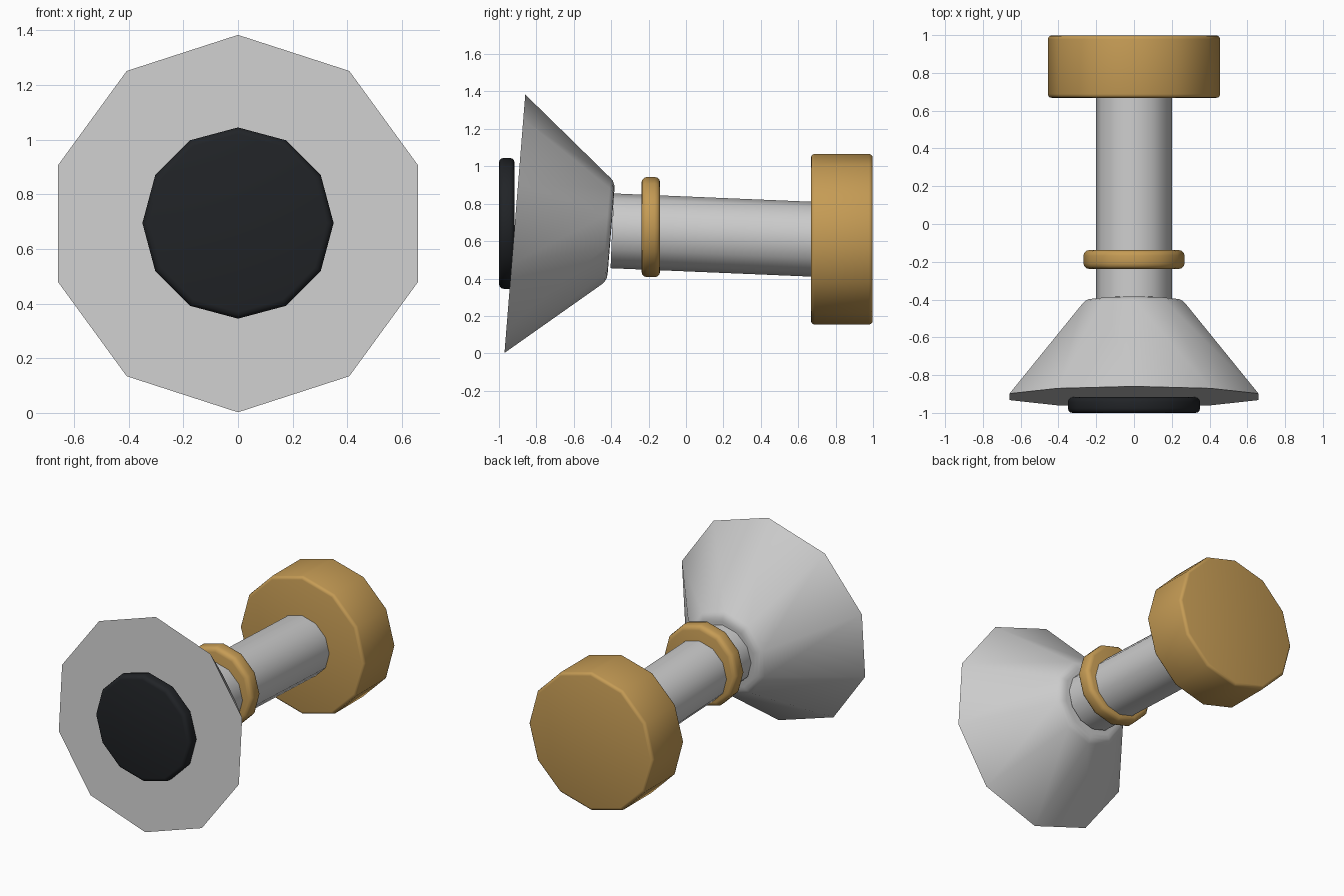
import bpy, bmesh
from math import sin, cos, pi, radians

if "Cube" in bpy.data.objects:
    bpy.data.objects.remove(bpy.data.objects["Cube"])


def material(name, rgb):
    m = bpy.data.materials.new(name)
    m.diffuse_color = (*rgb, 1)
    m.use_nodes = True
    m.node_tree.nodes["Principled BSDF"].inputs["Base Color"].default_value = m.diffuse_color
    return m


gold = material("gold", (0.56, 0.33, 0.09))
black = material("black", (0.015, 0.017, 0.02))


def lathe(name, profile, sides, y, z, tilt=0, mat=None):
    """Turn (radius, depth) points around an axis running towards +y."""
    bm = bmesh.new()
    rings = [[bm.verts.new((r * sin(2 * pi * i / sides), r * cos(2 * pi * i / sides), d))
              for i in range(sides)] for r, d in profile]
    for a, b in zip(rings, rings[1:]):
        for i in range(sides):
            j = (i + 1) % sides
            bm.faces.new((a[i], a[j], b[j], b[i]))
    bm.faces.new(rings[0])
    bm.faces.new(rings[-1])
    bmesh.ops.recalc_face_normals(bm, faces=bm.faces)
    mesh = bpy.data.meshes.new(name)
    bm.to_mesh(mesh)
    bm.free()
    ob = bpy.data.objects.new(name, mesh)
    bpy.context.collection.objects.link(ob)
    ob.location = (0, y, z)
    ob.rotation_euler.x = -radians(90 + tilt)
    if mat:
        mesh.materials.append(mat)
    bpy.ops.object.select_all(action='DESELECT')
    ob.select_set(True)
    bpy.context.view_layer.objects.active = ob
    bpy.ops.object.shade_smooth_by_angle(angle=radians(44))
    return ob


def rounded(r, depth, b, steps=3):
    """Disc profile with rounded rims."""
    arc = [(r - b + b * sin(pi / 2 * k / steps), b - b * cos(pi / 2 * k / steps))
           for k in range(steps + 1)]
    return arc + [(x, depth - d) for x, d in reversed(arc)]


# flared horn, leaning slightly
lathe("flared_horn", [(0.693, 0), (0.285, 0.49), (0.272, 0.503), (0.25, 0.513), (0.225, 0.516)],
      10, -0.915, 0.693, 4.6)
# front pad
lathe("front_pad", rounded(0.35, 0.083, 0.025), 12, -1.0, 0.695, 0, black)
# shaft between horn and knob
lathe("shaft", [(0.2, 0), (0.2, 1.12)], 12, -0.395, 0.655, 2.4)
# collar around the shaft
lathe("collar", rounded(0.268, 0.1, 0.03), 12, -0.238, 0.675, 0, gold)
# end knob
lathe("end_knob", rounded(0.456, 0.33, 0.02), 12, 0.668, 0.61, 0, gold)
